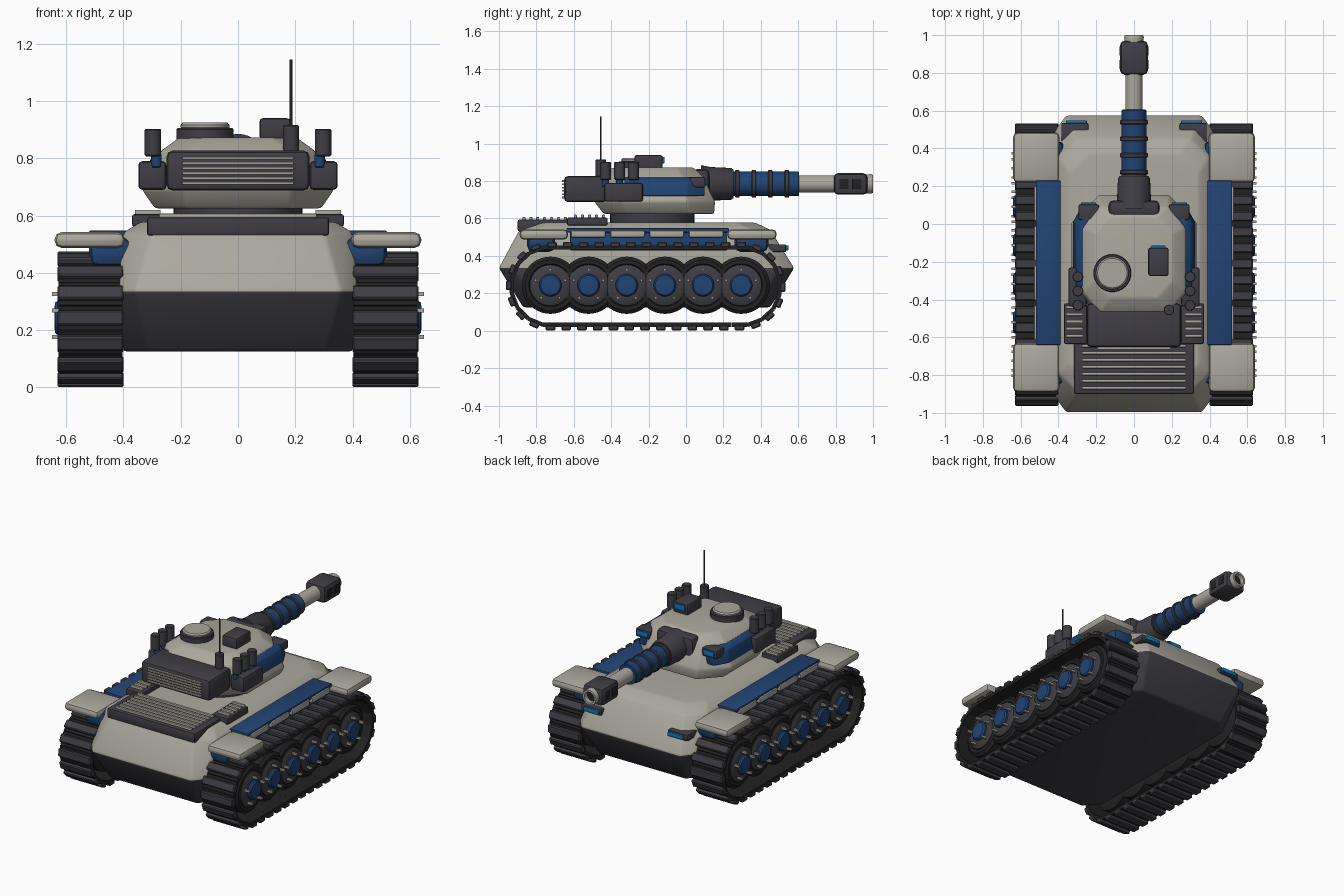
import bpy, bmesh, math
from mathutils import Matrix, Vector

if "Cube" in bpy.data.objects:
    bpy.data.objects.remove(bpy.data.objects["Cube"])


def material(name, r, g, b):
    m = bpy.data.materials.new(name)
    m.use_nodes = True
    m.diffuse_color = (r, g, b, 1)
    m.node_tree.nodes["Principled BSDF"].inputs["Base Color"].default_value = (r, g, b, 1)
    return m


BEIGE = material("warm grey paint", 0.41, 0.39, 0.34)
DARK = material("dark grey metal", 0.05, 0.047, 0.058)
BLACK = material("black rubber", 0.016, 0.016, 0.017)
BLUE = material("navy blue paint", 0.015, 0.057, 0.17)
CYAN = material("cyan glass", 0.004, 0.2, 0.55)


def finish(name, bm, mat, bevel=0, segments=2, extra=()):
    bmesh.ops.recalc_face_normals(bm, faces=bm.faces)
    if bevel:
        sharp = [e for e in bm.edges if len(e.link_faces) == 2 and e.calc_face_angle() > 0.3]
        bmesh.ops.bevel(bm, geom=sharp, offset=bevel, segments=segments,
                        profile=0.5, affect='EDGES', clamp_overlap=True)
    me = bpy.data.meshes.new(name)
    bm.to_mesh(me)
    bm.free()
    for m in (mat, *extra):
        me.materials.append(m)
    ob = bpy.data.objects.new(name, me)
    bpy.context.collection.objects.link(ob)
    bpy.ops.object.select_all(action='DESELECT')
    ob.select_set(True)
    bpy.context.view_layer.objects.active = ob
    bpy.ops.object.shade_smooth_by_angle(angle=math.radians(32))
    return ob


def add_box(bm, centre, size, turn=None):
    mat = Matrix.Translation(centre) @ (turn or Matrix()) @ Matrix.Diagonal((*size, 1))
    bmesh.ops.create_cube(bm, size=1, matrix=mat)


def box(name, x, y, z, mat, bevel=0.008):
    bm = bmesh.new()
    spans = (x, y, z)
    add_box(bm, Vector([(a + b) / 2 for a, b in spans]), [abs(b - a) for a, b in spans])
    return finish(name, bm, mat, bevel)


def lathe(name, profile, centre, axis, mat, sides=32):
    """Revolve (radius, offset) points around an axis through centre."""
    bm = bmesh.new()
    turn = Vector((0, 0, 1)).rotation_difference(Vector(axis)).to_matrix().to_4x4()
    place = Matrix.Translation(centre) @ turn
    rings = []
    for r, h in profile:
        rings.append([bm.verts.new(place @ Vector((r * math.cos(a), r * math.sin(a), h)))
                      for a in (math.tau * i / sides for i in range(sides))])
    skin(bm, rings)
    return finish(name, bm, mat)


def skin(bm, rings):
    n = len(rings[0])
    for low, high in zip(rings, rings[1:]):
        for i in range(n):
            j = (i + 1) % n
            bm.faces.new((low[i], low[j], high[j], high[i]))
    bm.faces.new(rings[0])
    bm.faces.new(rings[-1])


def cylinder(name, r, lo, hi, centre, axis, mat, sides=24, edge=0.004):
    return lathe(name, [(r - edge, lo), (r, lo + edge), (r, hi - edge), (r - edge, hi)],
                 centre, axis, mat, sides)


def octagon_loft(levels):
    """Stack chamfered rectangles: (z, half width, rear y, front y, corner x, corner y)."""
    bm = bmesh.new()
    rings = []
    for z, w, r, f, cx, cy in levels:
        pts = [(w, r + cy), (w, f - cy), (w - cx, f), (cx - w, f),
               (-w, f - cy), (-w, r + cy), (cx - w, r), (w - cx, r)]
        rings.append([bm.verts.new((px, py, z)) for px, py in pts])
    skin(bm, rings)
    return bm


# Hull: dark belly below, painted upper plates
bm = octagon_loft([(0.125, 0.40, -0.87, 0.45, 0.09, 0.09), (0.335, 0.42, -1.0, 0.578, 0.06, 0.08),
                   (0.54, 0.40, -0.89, 0.45, 0.10, 0.10), (0.578, 0.34, -0.84, 0.37, 0.10, 0.10)])
hull = finish("hull", bm, BEIGE, 0.012, extra=(DARK,))
for p in hull.data.polygons:
    if p.center.z < 0.334:
        p.material_index = 1

# Running gear
WHEEL_Y = [-0.725 + 0.204 * i for i in range(6)]
REAR, FRONT, AXLE_Z, TRACK_R = WHEEL_Y[0], WHEEL_Y[-1], 0.238, 0.212
STRAIGHT = FRONT - REAR
LOOP = 2 * STRAIGHT + math.tau * TRACK_R


def track_point(d):
    """Position and slope at distance d along the track loop."""
    if d < STRAIGHT:
        return REAR + d, AXLE_Z - TRACK_R, 0
    d -= STRAIGHT
    half = math.pi * TRACK_R
    if d < half:
        a = d / TRACK_R
        return FRONT + TRACK_R * math.sin(a), AXLE_Z - TRACK_R * math.cos(a), a
    d -= half
    if d < STRAIGHT:
        return FRONT - d, AXLE_Z + TRACK_R, math.pi
    a = math.pi + (d - STRAIGHT) / TRACK_R
    return REAR + TRACK_R * math.sin(a), AXLE_Z - TRACK_R * math.cos(a), a


LINKS = 40
for s, side in ((1, "left"), (-1, "right")):
    links, pads = bmesh.new(), bmesh.new()
    for i in range(LINKS):
        y, z, a = track_point(i * LOOP / LINKS)
        turn = Matrix.Rotation(a, 4, 'X')
        out = Vector((0, math.sin(a), -math.cos(a)))
        c = Vector((s * 0.515, y, z))
        add_box(links, c - out * 0.006, (0.225, 0.084, 0.022), turn)
        add_box(pads, c + out * 0.010, (0.232, 0.052, 0.030), turn)
    finish(side + "_track_links", links, BLACK)
    finish(side + "_track_pads", pads, DARK, 0.006, 1)

    bolts = bmesh.new()
    for i, y in enumerate(WHEEL_Y):
        c = (s * 0.515, y, 0.243)
        axis = (s, 0, 0)
        n = f"{side}_wheel_{i + 1}"
        lathe(n + "_tyre", [(0.13, -0.09), (0.153, -0.08), (0.153, 0.075), (0.135, 0.09),
                            (0.115, 0.09), (0.105, 0.07)], c, axis, BLACK, 40)
        lathe(n + "_rim", [(0.11, 0.06), (0.11, 0.092), (0.10, 0.098), (0.066, 0.104)],
              c, axis, DARK)
        lathe(n + "_hub", [(0.06, 0.09), (0.06, 0.115), (0.052, 0.124), (0.0505, 0.124),
                           (0.03, 0.126)], c, axis, BLUE)
        for k in range(5):
            a = math.tau * k / 5 + math.pi / 2
            add_box(bolts, (s * 0.628, y + 0.083 * math.cos(a), 0.243 + 0.083 * math.sin(a)),
                    (0.042, 0.013, 0.013))
    finish(side + "_wheel_bolts", bolts, BEIGE)

    # Fenders: corner plates, blue panel, outer edge blocks, mudguard bodies
    def span(a, b):
        return (s * a, s * b)

    for end, y0, y1, b0, b1 in (("rear", -0.89, -0.63, -0.85, -0.70),
                                ("front", 0.22, 0.485, 0.26, 0.44)):
        box(f"{side}_{end}_fender", span(0.395, 0.64), (y0, y1), (0.487, 0.542), BEIGE, 0.024)
        box(f"{side}_{end}_mudguard", span(0.37, 0.52), (b0, b1), (0.42, 0.525), BLUE, 0.035)
    box(side + "_fender_panel", span(0.385, 0.52), (-0.64, 0.23), (0.525, 0.548), BLUE, 0.005)
    box(side + "_fender_skirt", span(0.38, 0.50), (-0.62, 0.22), (0.43, 0.53), BLUE, 0.005)
    for i in range(4):
        y = -0.615 + i * 0.21
        box(f"{side}_fender_block_{i + 1}", span(0.46, 0.53), (y, y + 0.185),
            (0.498, 0.537), BEIGE, 0.010)

    # Hull headlamps
    box(side + "_headlamp_housing", span(0.24, 0.385), (0.40, 0.535), (0.42, 0.462), DARK)
    box(side + "_headlamp_glass", span(0.25, 0.36), (0.533, 0.549), (0.43, 0.455), CYAN, 0.003)

    # Side deck grilles
    box(side + "_deck_grille", span(0.25, 0.37), (-0.635, -0.42), (0.562, 0.605), DARK)
    for i in range(5):
        y = -0.60 + i * 0.038
        box(f"{side}_deck_slat_{i + 1}", span(0.27, 0.36), (y, y + 0.016),
            (0.60, 0.62), BEIGE, 0.003)

    # Turret side armour, bins, launchers and lamps
    bm = bmesh.new()
    section = [(0.272, 0.72), (0.325, 0.72), (0.305, 0.80), (0.272, 0.822), (0.245, 0.82)]
    rings = [[bm.verts.new((s * (x - inset), y, z)) for x, z in section]
             for y, inset in ((-0.33, 0), (0.01, 0), (0.10, 0.05))]
    skin(bm, rings)
    finish(side + "_cheek_armour", bm, BLUE, 0.006)
    box(side + "_turret_bin", span(0.25, 0.348), (-0.438, -0.23), (0.69, 0.79), DARK, 0.014)
    for i, y in enumerate((-0.43, -0.355, -0.28)):
        cylinder(f"{side}_launcher_{i + 1}", 0.029, 0.0, 0.095, (s * 0.297, y, 0.807),
                 (0, 0, 1), DARK, 16)
        cylinder(f"{side}_launcher_mount_{i + 1}", 0.018, -0.04, 0.01, (s * 0.285, y, 0.807),
                 (0, 0, 1), BLUE, 12)
    box(side + "_turret_lamp", span(0.185, 0.295), (0.02, 0.105), (0.765, 0.822), DARK, 0.012)
    box(side + "_turret_lamp_glass", span(0.20, 0.28), (0.10, 0.113), (0.78, 0.812), CYAN, 0.003)

# Rear engine grille
box("engine_grille", (-0.318, 0.318), (-0.90, -0.615), (0.53, 0.594), DARK, 0.01)
for i in range(7):
    y = -0.875 + i * 0.037
    box(f"engine_slat_{i + 1}", (-0.275, 0.275), (y, y + 0.016), (0.588, 0.607), BEIGE, 0.003)

# Turret
cylinder("turret_ring", 0.225, 0.56, 0.64, (0, -0.18, 0), (0, 0, 1), DARK, 48)
bm = octagon_loft([(0.625, 0.29, -0.44, 0.15, 0.11, 0.12), (0.69, 0.335, -0.49, 0.155, 0.15, 0.15),
                   (0.825, 0.27, -0.47, 0.09, 0.09, 0.11), (0.872, 0.205, -0.39, 0.04, 0.08, 0.09)])
finish("turret", bm, BEIGE, 0.01)

# Rear bustle with slats
box("bustle", (-0.25, 0.25), (-0.652, -0.42), (0.687, 0.827), DARK, 0.022)
for i in range(6):
    z = 0.708 + i * 0.0175
    box(f"bustle_slat_{i + 1}", (-0.195, 0.195), (-0.664, -0.645), (z, z + 0.009), BEIGE, 0.002)

# Roof fittings
cylinder("hatch_ring", 0.10, 0.86, 0.905, (-0.115, -0.26, 0), (0, 0, 1), DARK, 32)
cylinder("hatch_lid", 0.086, 0.90, 0.924, (-0.115, -0.26, 0), (0, 0, 1), BEIGE, 32, 0.008)
box("sight_box", (0.075, 0.183), (-0.275, -0.125), (0.865, 0.94), DARK, 0.012)
box("sight_glass", (0.09, 0.168), (-0.13, -0.115), (0.895, 0.93), CYAN, 0.003)
cylinder("antenna_base", 0.028, 0.82, 0.916, (0.185, -0.455, 0), (0, 0, 1), DARK, 16)
cylinder("antenna", 0.0045, 0.91, 1.145, (0.185, -0.455, 0), (0, 0, 1), DARK, 8, 0.001)

# Gun, from mantlet to muzzle
GUN, FWD = (0, 0, 0.785), (0, 1, 0)
box("mantlet", (-0.135, 0.135), (0.035, 0.125), (0.70, 0.865), DARK, 0.025)
lathe("mantlet_collar", [(0.10, 0.08), (0.09, 0.13), (0.085, 0.24), (0.076, 0.255)],
      GUN, FWD, DARK)
cylinder("gun_sleeve", 0.066, 0.24, 0.605, GUN, FWD, BLUE, 32)
for i in range(4):
    y = 0.275 + i * 0.088
    cylinder(f"sleeve_band_{i + 1}", 0.074, y - 0.012, y + 0.012, GUN, FWD, DARK, 32)
cylinder("gun_barrel", 0.046, 0.60, 0.80, GUN, FWD, BEIGE, 32)
box("muzzle_brake", (-0.074, 0.074), (0.79, 0.97), (0.727, 0.843), DARK, 0.024)
for s, side in ((1, "left"), (-1, "right")):
    for i, y in enumerate((0.845, 0.915)):
        box(f"{side}_muzzle_vent_{i + 1}", (s * 0.07, s * 0.0765), (y - 0.024, y + 0.024),
            (0.758, 0.812), BLACK, 0.002)
lathe("muzzle_ring", [(0.05, 0.96), (0.052, 0.99), (0.048, 1.0), (0.035, 1.0), (0.033, 0.96)],
      GUN, FWD, BEIGE)
cylinder("bore", 0.034, 0.955, 0.975, GUN, FWD, BLACK)
